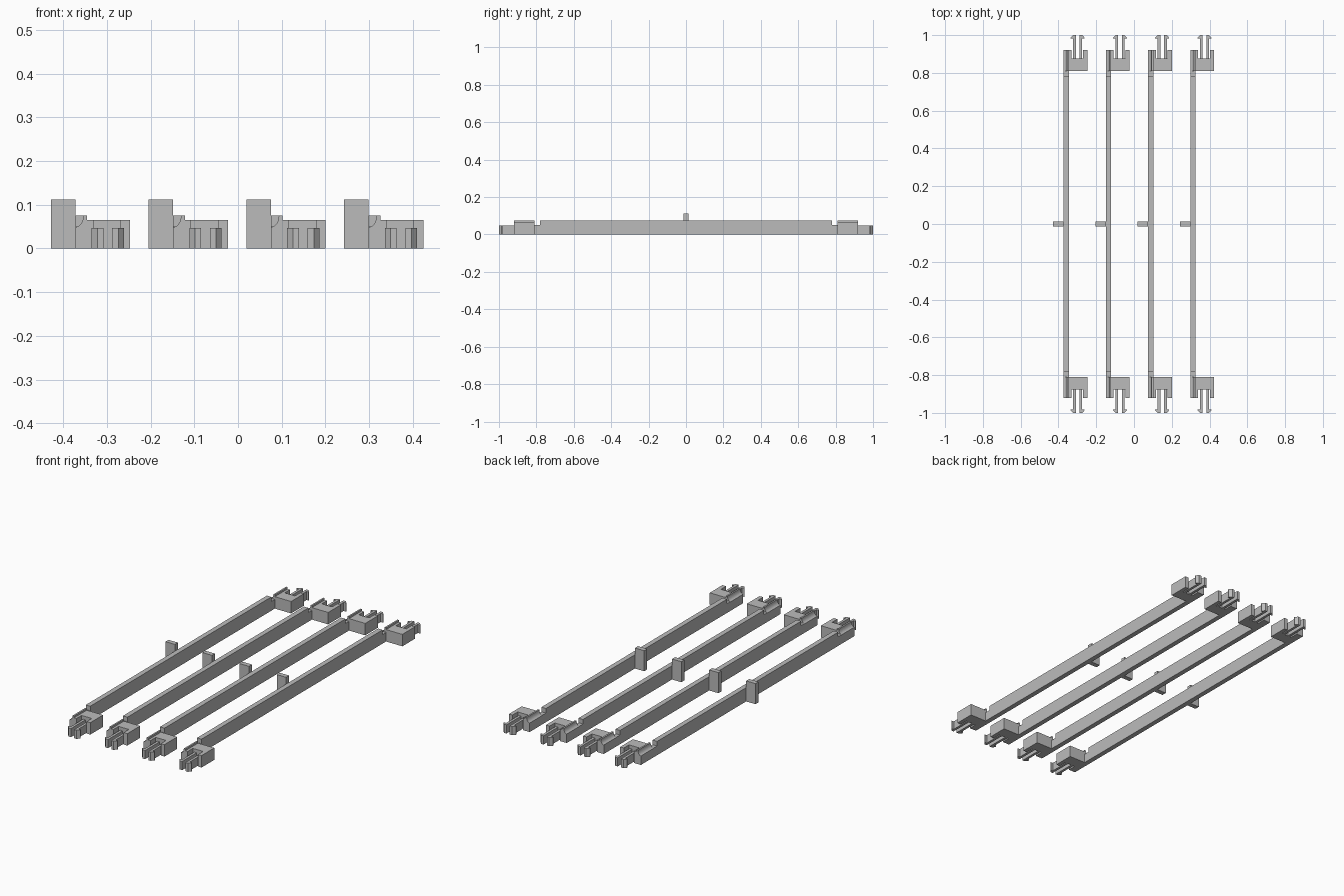
import bpy
import bmesh
import math
from mathutils import Vector

cube = bpy.data.objects.get("Cube")
if cube:
    bpy.data.objects.remove(cube)

COUNT = 4
SPACING = 0.2237
LEFT = -0.372    # outer face of the first rail
RIM = -0.345     # inner face of the first rail

grey = bpy.data.materials.new("plain grey")
grey.use_nodes = True
grey.diffuse_color = (0.5, 0.5, 0.5, 1)
grey.node_tree.nodes["Principled BSDF"].inputs["Base Color"].default_value = (0.5, 0.5, 0.5, 1)


def prism(name, outline, to_point, low, high, mirror=True):
    """Extrude an outline from low to high, mirror to both ends, repeat per rail."""
    bm = bmesh.new()
    face = bm.faces.new([bm.verts.new(to_point(a, b, low)) for a, b in outline])
    moved = bmesh.ops.extrude_face_region(bm, geom=[face])
    shift = Vector(to_point(0, 0, high)) - Vector(to_point(0, 0, low))
    verts = [v for v in moved["geom"] if isinstance(v, bmesh.types.BMVert)]
    bmesh.ops.translate(bm, verts=verts, vec=shift)
    bmesh.ops.recalc_face_normals(bm, faces=bm.faces)
    mesh = bpy.data.meshes.new(name)
    bm.to_mesh(mesh)
    bm.free()
    mesh.materials.append(grey)
    obj = bpy.data.objects.new(name, mesh)
    bpy.context.collection.objects.link(obj)
    if mirror:
        mod = obj.modifiers.new("both ends", "MIRROR")
        mod.use_axis = (False, True, False)
        mod.use_mirror_merge = False
    arr = obj.modifiers.new("row", "ARRAY")
    arr.count = COUNT
    arr.use_relative_offset = False
    arr.use_constant_offset = True
    arr.constant_offset_displace = (SPACING, 0, 0)
    return obj


def along_x(y, z, x):
    return (x, y, z)


def along_y(x, z, y):
    return (x, y, z)


def along_z(x, y, z):
    return (x, y, z)


# Long rail, lowered in a notch next to each end block
half = [(0.81, 0), (0.81, 0.05), (0.78, 0.05), (0.78, 0.075)]
rail = half + [(-y, z) for y, z in reversed(half)]
prism("rail", rail, along_x, LEFT, RIM, mirror=False)

# Upright tab at the middle of the rail
tab = [(LEFT - 0.056, 0), (LEFT, 0), (LEFT, 0.112), (LEFT - 0.056, 0.112)]
prism("middle_tab", tab, along_y, -0.013, 0.013, mirror=False)

# Rail end with a quarter-round groove along its outer top edge
groove = []
for i in range(9):
    t = math.radians(90 * i / 8)
    groove.append((LEFT + 0.018 * math.sin(t), 0.075 - 0.026 * math.cos(t)))
end = [(RIM, 0), (LEFT, 0)] + groove + [(RIM, 0.075)]
prism("grooved_rail_end", end, along_y, 0.81, 0.92)

# U-shaped connector block
block = [(RIM, 0.81), (-0.247, 0.81), (-0.247, 0.92), (-0.269, 0.92),
         (-0.269, 0.875), (-0.331, 0.875), (-0.331, 0.92), (RIM, 0.92)]
prism("connector_block", block, along_z, 0, 0.065)

# Pair of snap prongs with outward barbs
CENTRE = -0.298
for side, label in ((-1, "right"), (1, "left")):
    prong = [(0.010, 0.875), (0.024, 0.875), (0.024, 0.982), (0.037, 0.982),
             (0.037, 0.986), (0.024, 1.0), (0.010, 1.0)]
    prism(label + "_snap_prong", [(CENTRE + side * x, y) for x, y in prong],
          along_z, 0, 0.047)
